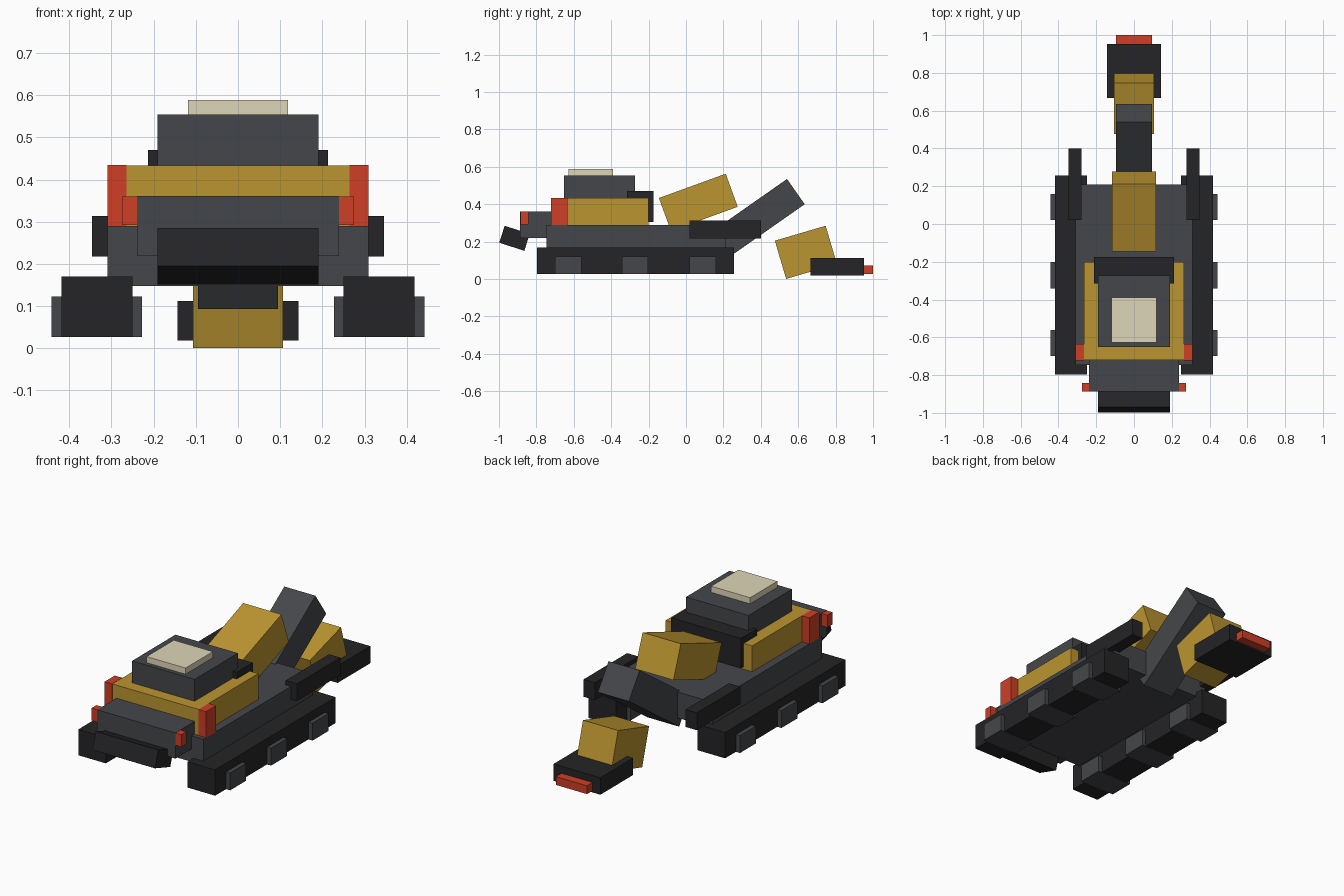
import bpy
import math
from mathutils import Matrix

if "Cube" in bpy.data.objects:
    bpy.data.objects.remove(bpy.data.objects["Cube"])


def material(name, rgb):
    m = bpy.data.materials.new(name)
    m.diffuse_color = (*rgb, 1)
    m.use_nodes = True
    m.node_tree.nodes["Principled BSDF"].inputs["Base Color"].default_value = m.diffuse_color
    return m


GREY = material("steel_grey", (0.058, 0.062, 0.068))
DARK = material("dark_rubber", (0.018, 0.018, 0.020))
YELLOW = material("yellow_paint", (0.50, 0.30, 0.03))
RED = material("red_paint", (0.62, 0.05, 0.02))
CREAM = material("cream_panel", (0.74, 0.67, 0.48))


def block(name, mat, center, size, tilt=0):
    """Box of given size, tilted about the x axis (degrees)."""
    bpy.ops.mesh.primitive_cube_add(size=1, location=center)
    ob = bpy.context.object
    ob.name = name
    ob.data.transform(Matrix.Diagonal((*size, 1)))
    ob.rotation_euler.x = math.radians(tilt)
    ob.data.materials.append(mat)
    return ob


def span(name, mat, x, y, z):
    """Upright box from its (min, max) range on each axis."""
    return block(name, mat, [(a + b) / 2 for a, b in (x, y, z)],
                 [b - a for a, b in (x, y, z)])


def pair(name, mat, x, y, z):
    """Matching boxes on both sides."""
    span(name + "_right", mat, x, y, z)
    span(name + "_left", mat, (-x[1], -x[0]), y, z)


# Hull and tracks
span("hull", GREY, (-0.31, 0.31), (-0.746, 0.21), (0.147, 0.29))
pair("track", DARK, (0.25, 0.418), (-0.797, 0.256), (0.027, 0.17))
for i, y in enumerate((-0.63, -0.272, 0.09)):
    pair(f"track_roller_{i + 1}", GREY, (0.228, 0.442), (y - 0.07, y + 0.07), (0.026, 0.122))
pair("side_rail", DARK, (0.277, 0.346), (0.02, 0.40), (0.218, 0.314))

# Body, cab and roof
span("body", YELLOW, (-0.264, 0.264), (-0.72, -0.20), (0.29, 0.433))
pair("corner_post", RED, (0.264, 0.31), (-0.722, -0.634), (0.288, 0.434))
span("cab", GREY, (-0.191, 0.191), (-0.652, -0.273), (0.433, 0.554))
span("roof_panel", CREAM, (-0.119, 0.119), (-0.628, -0.39), (0.554, 0.588))
span("cab_bulkhead", DARK, (-0.213, 0.213), (-0.315, -0.175), (0.305, 0.47))

# Nose, lamp bar and tilted bumper
span("nose", GREY, (-0.239, 0.239), (-0.888, -0.70), (0.219, 0.361))
span("lamp_bar", RED, (-0.275, 0.275), (-0.886, -0.843), (0.292, 0.360))
block("bumper", DARK, (0, -0.917, 0.218), (0.382, 0.141, 0.095), -18)

# Folded arm: shoulder, link, forearm, then bucket with cutting edge
block("boom_shoulder", YELLOW, (0, 0.066, 0.41), (0.234, 0.38, 0.188), 20)
block("arm_link", GREY, (0, 0.368, 0.314), (0.19, 0.536, 0.165), 35)
block("forearm", YELLOW, (0, 0.641, 0.143), (0.214, 0.283, 0.213), 16.4)
span("bucket", DARK, (-0.143, 0.143), (0.666, 0.952), (0.018, 0.112))
span("cutting_edge", RED, (-0.095, 0.095), (0.90, 1.0), (0.027, 0.073))
